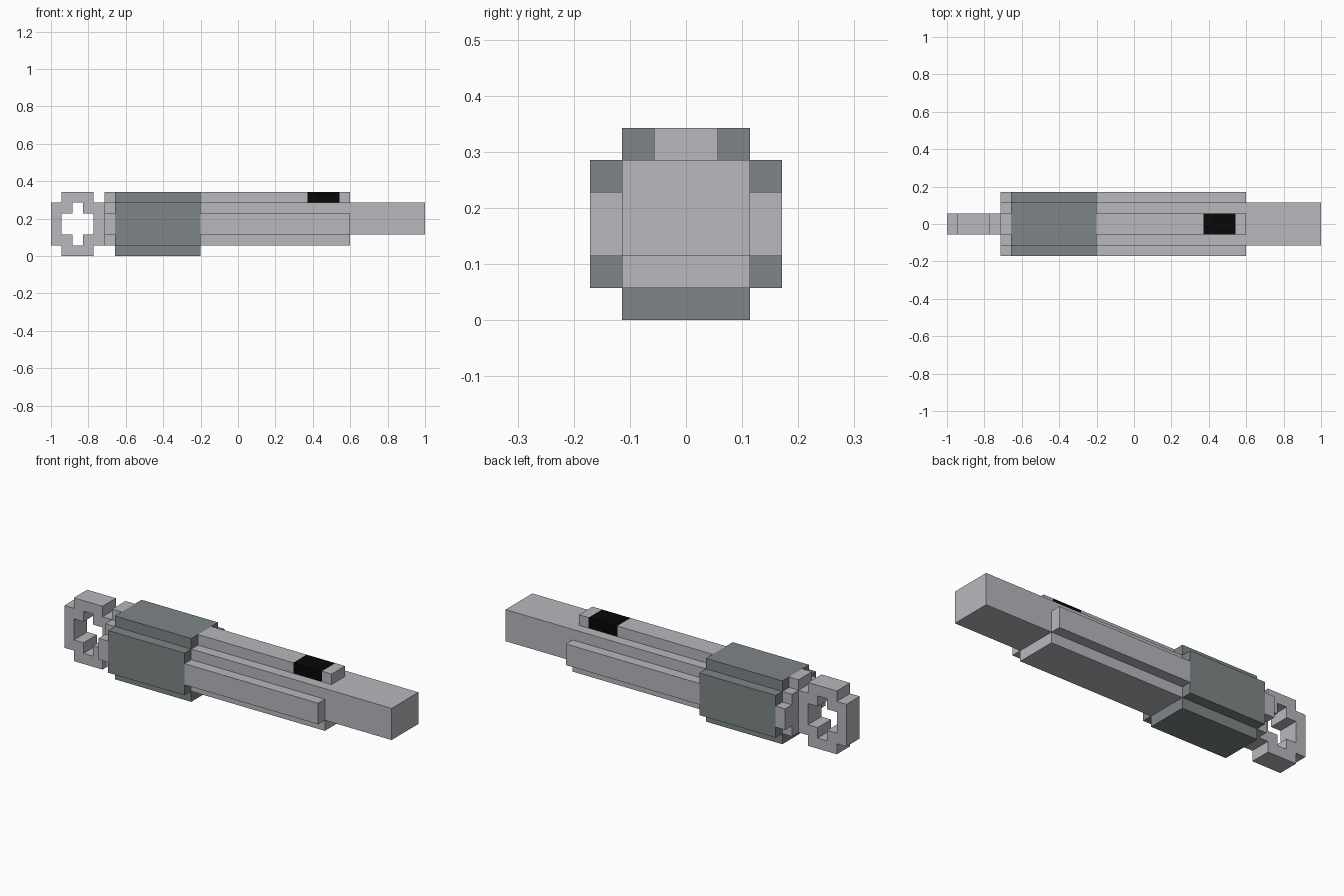
import bpy, bmesh
from mathutils import Vector

if "Cube" in bpy.data.objects:
    bpy.data.objects.remove(bpy.data.objects["Cube"], do_unlink=True)

U = 2 / 35          # one block of the stepped design
MID = 3 * U         # height of the centre line


def material(name, r, g, b):
    m = bpy.data.materials.new(name)
    m.use_nodes = True
    m.diffuse_color = (r, g, b, 1)
    m.node_tree.nodes["Principled BSDF"].inputs["Base Color"].default_value = (r, g, b, 1)
    return m


LIGHT = material("light_grey", 0.479, 0.479, 0.515)
DARK = material("dark_slate", 0.209, 0.238, 0.242)
BLACK = material("black", 0.002, 0.002, 0.002)


def prism(name, points, push, mat, seam=None):
    """Extrude a closed outline; faces picked out by seam are removed."""
    bm = bmesh.new()
    face = bm.faces.new([bm.verts.new(Vector(p) * U) for p in points])
    push = Vector(push) * U
    ext = bmesh.ops.extrude_face_region(bm, geom=[face], use_keep_orig=True)
    moved = [v for v in ext["geom"] if isinstance(v, bmesh.types.BMVert)]
    bmesh.ops.translate(bm, vec=push, verts=moved)
    bmesh.ops.recalc_face_normals(bm, faces=bm.faces)
    if seam:
        bmesh.ops.delete(bm, geom=[f for f in bm.faces if seam(f)], context="FACES")
    mesh = bpy.data.meshes.new(name)
    bm.to_mesh(mesh)
    bm.free()
    mesh.materials.append(mat)
    obj = bpy.data.objects.new(name, mesh)
    bpy.context.collection.objects.link(obj)
    return obj


def bar(name, half, x0, x1, mat):
    """Run a left-right symmetric (y, z) section along x, in blocks from the rear."""
    section = half + [(-y, z) for y, z in reversed(half)]
    start = x0 - 1 / U
    return prism(name, [(start, y, z) for y, z in section], (x1 - x0, 0, 0), mat)


# Half sections, from top to bottom
body = [(2, 5), (2, 4), (3, 4), (3, 2), (2, 2), (2, 1)]
sleeve = [(2, 6), (2, 5), (3, 5), (3, 1), (2, 1), (2, 0)]
core = [(2, 5), (2, 2)]
rail = [(1, 6), (1, 5)]

# Shaft, grip sleeve and rear collar
bar("rear_collar", body, 5, 6, LIGHT)
bar("rear_collar_rail", rail, 5, 6, LIGHT)
bar("grip_sleeve", sleeve, 6, 14, DARK)
bar("shaft_body", body, 14, 28, LIGHT)
bar("front_core", core, 28, 35, LIGHT)

# Top rail with the black button near its front
bar("top_rail", rail, 14, 24, LIGHT)
bar("button", rail, 24, 27, BLACK)
bar("top_rail_tip", rail, 27, 28, LIGHT)

# Rear ring with a cross-shaped hole: upper half, mirrored downwards
outer = [(0, 0), (0, 2), (1, 2), (1, 3), (4, 3), (4, 2), (5, 2), (5, 0)]
inner = [(4, 0), (4, 1), (3, 1), (3, 2), (2, 2), (2, 1), (1, 1), (1, 0)]
ring = prism("rear_ring", [(x - 1 / U, -1, z) for x, z in outer + inner], (0, 2, 0), LIGHT,
             seam=lambda f: all(abs(v.co.z) < 0.001 for v in f.verts))
ring.location.z = MID
mirror = ring.modifiers.new("lower_half", "MIRROR")
mirror.use_axis = (False, False, True)
